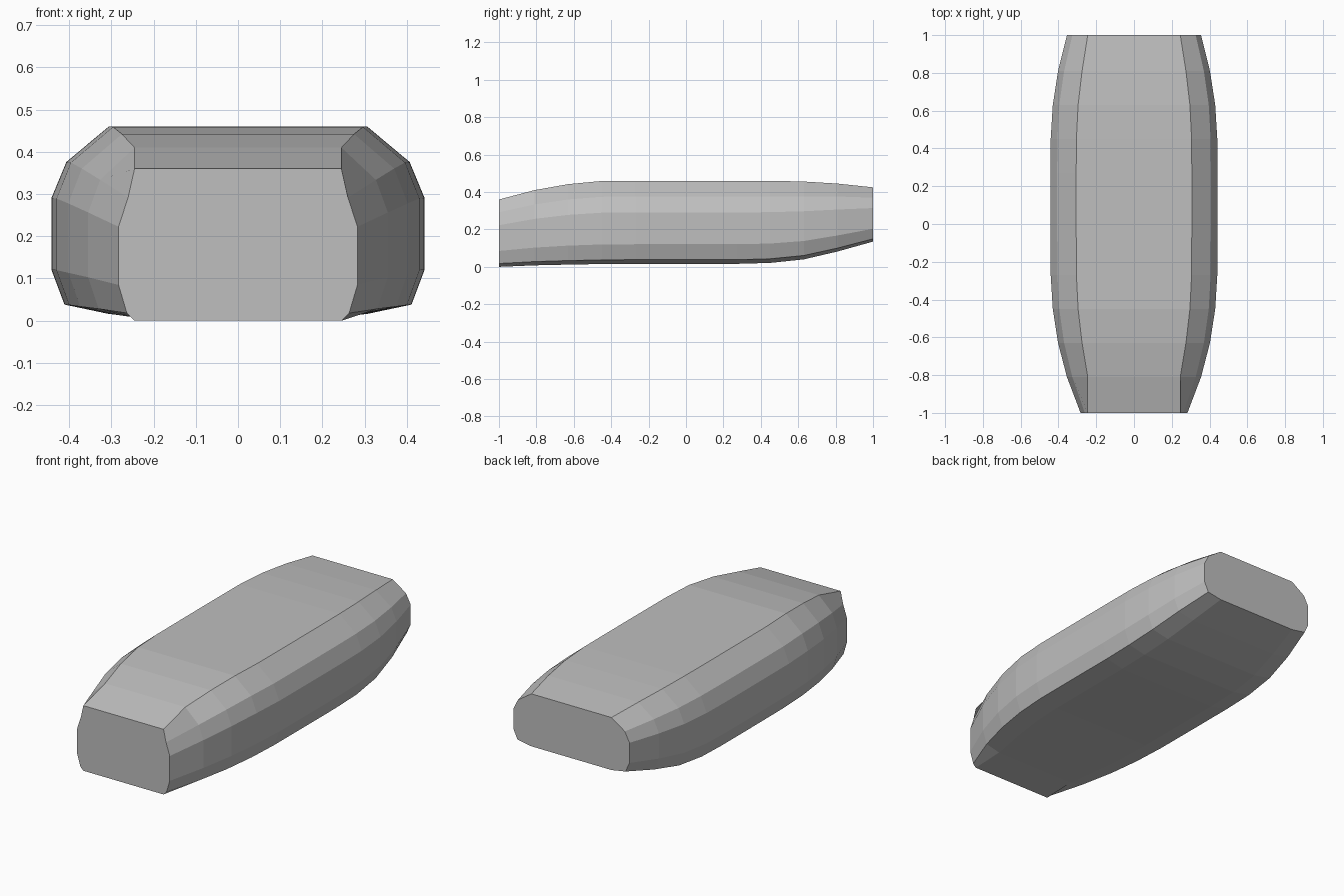
import bpy
import bmesh

cube = bpy.data.objects.get("Cube")
if cube:
    bpy.data.objects.remove(cube, do_unlink=True)

grey = bpy.data.materials.new("plain_grey")
grey.use_nodes = True
colour = (0.52, 0.52, 0.52, 1)
grey.diffuse_color = colour
grey.node_tree.nodes["Principled BSDF"].inputs["Base Color"].default_value = colour

# Stations along the body: y, half width of flat top, half width, bottom, top
STATIONS = [
    (-1.00, 0.245, 0.283, 0.000, 0.360),
    (-0.81, 0.245, 0.355, 0.008, 0.410),
    (-0.63, 0.275, 0.402, 0.012, 0.442),
    (-0.45, 0.296, 0.430, 0.015, 0.459),
    (-0.27, 0.305, 0.441, 0.016, 0.460),
    (0.00, 0.306, 0.442, 0.016, 0.460),
    (0.27, 0.306, 0.442, 0.016, 0.460),
    (0.45, 0.305, 0.441, 0.021, 0.460),
    (0.63, 0.296, 0.430, 0.040, 0.456),
    (0.81, 0.275, 0.402, 0.082, 0.445),
    (1.00, 0.245, 0.355, 0.135, 0.425),
]


def section(flat, wide, low, high):
    """Bevelled outline, right half from bottom to top, then mirrored."""
    half = [(flat, 0), (wide * 0.93, 0.05), (wide, 0.236),
            (wide, 0.618), (wide * 0.92, 0.81), (flat, 1)]
    half = [(x, low + t * (high - low)) for x, t in half]
    return half + [(-x, z) for x, z in reversed(half)]


# Body lofted through the stations, closed by flat ends
bm = bmesh.new()
rings = [[bm.verts.new((x, y, z)) for x, z in section(*dims)]
         for y, *dims in STATIONS]
for a, b in zip(rings, rings[1:]):
    for i in range(len(a)):
        j = (i + 1) % len(a)
        bm.faces.new((a[i], a[j], b[j], b[i]))
bm.faces.new(rings[0])
bm.faces.new(rings[-1])
bmesh.ops.recalc_face_normals(bm, faces=bm.faces)

mesh = bpy.data.meshes.new("body")
bm.to_mesh(mesh)
bm.free()
mesh.materials.append(grey)
body = bpy.data.objects.new("body", mesh)
bpy.context.collection.objects.link(body)
